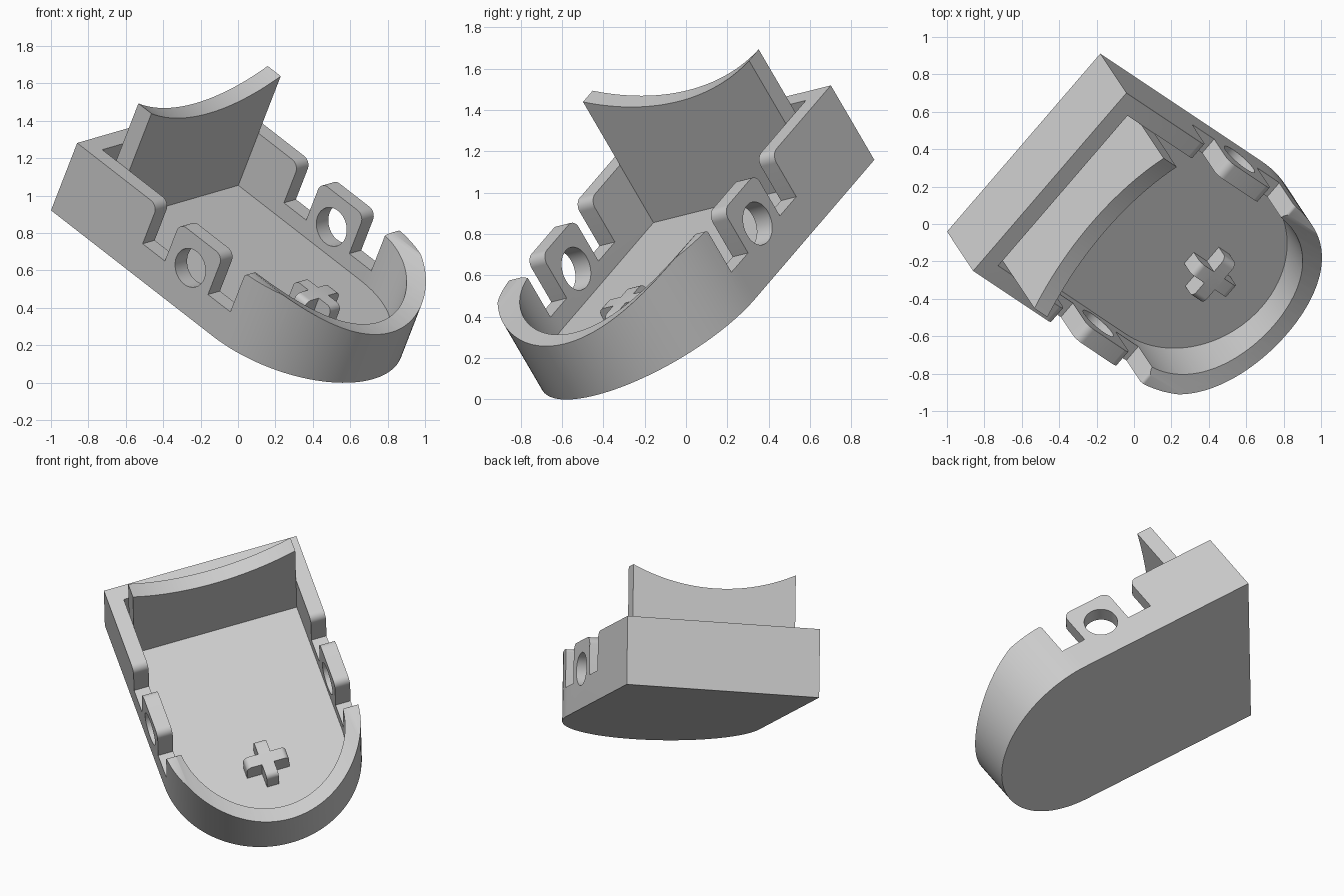
import bpy, bmesh, math
from mathutils import Matrix, Vector

if "Cube" in bpy.data.objects:
    bpy.data.objects.remove(bpy.data.objects["Cube"])

# Tilted frame: across the width, along the length (towards the flat end), and up
UP = Vector((0.318, -0.478, 0.819)).normalized()
WIDE = Vector((0.642, 0.743, 0.188))
WIDE = (WIDE - UP * WIDE.dot(UP)).normalized()
BACK = UP.cross(WIDE)
FRAME = Matrix((WIDE, BACK, UP)).transposed().to_4x4()
FRAME.translation = Vector((-0.59, 0.435, 1.04))

HALF, WALL, RIM, STRAIGHT = 0.639, 0.1, 0.44, 1.24
INNER = HALF - WALL

grey = bpy.data.materials.new("light grey")
grey.use_nodes = True
grey.diffuse_color = (0.6, 0.6, 0.6, 1)
grey.node_tree.nodes["Principled BSDF"].inputs["Base Color"].default_value = (0.6, 0.6, 0.6, 1)


def arc(cx, cy, r, start, end, steps):
    """Points on an arc, angles in degrees."""
    angles = [math.radians(start + (end - start) * i / steps) for i in range(steps + 1)]
    return [(cx + r * math.cos(a), cy + r * math.sin(a)) for a in angles]


# Where a profile point (a, b) at depth d lies, for each extrusion direction
PLACE = {
    "up": lambda a, b, d: (a, -b, d),
    "wide": lambda a, b, d: (d, -a, b),
    "long": lambda a, b, d: (a, -d, b),
}


def prism(name, profile, way, low, high):
    bm = bmesh.new()
    ends = [[bm.verts.new(PLACE[way](a, b, d)) for a, b in profile] for d in (low, high)]
    bm.faces.new(ends[0])
    bm.faces.new(ends[1][::-1])
    for i in range(len(profile)):
        j = (i + 1) % len(profile)
        bm.faces.new((ends[0][i], ends[1][i], ends[1][j], ends[0][j]))
    bmesh.ops.recalc_face_normals(bm, faces=bm.faces)
    mesh = bpy.data.meshes.new(name)
    bm.to_mesh(mesh)
    bm.free()
    mesh.materials.append(grey)
    obj = bpy.data.objects.new(name, mesh)
    bpy.context.collection.objects.link(obj)
    obj.matrix_world = FRAME
    return obj


def cut(target, cutter):
    cutter.hide_render = True
    mod = target.modifiers.new("cut", "BOOLEAN")
    mod.operation, mod.solver, mod.object = "DIFFERENCE", "EXACT", cutter
    bpy.context.view_layer.update()
    result = bpy.data.meshes.new_from_object(target.evaluated_get(bpy.context.evaluated_depsgraph_get()))
    target.modifiers.clear()
    target.data = result
    bpy.data.objects.remove(cutter)


def outline(half, start):
    """Flat at one end, half round at the other."""
    return [(-half, start), (half, start)] + arc(0, STRAIGHT, half, 0, 180, 64)


def notch(a, b, left, right):
    """Slot profile whose top corners are rounded over by the given radii."""
    top = 0.7
    return ([(a, 0.19), (b, 0.19)] + arc(b + right, RIM - right, right, 180, 90, 8)
            + [(b + right, top), (a - left, top)] + arc(a - left, RIM - left, left, 90, 0, 8))


# Tray: hollowed shell with a floor
tray = prism("tray", outline(HALF, 0), "up", 0, RIM)
cut(tray, prism("cavity", outline(INNER, WALL), "up", WALL, 1))

# Dished rim at the round end
cut(tray, prism("dish", arc(0, 1.605, 1.3, 0, 357.5, 143), "long", 1.2, 2.2))

# Notches either side of the tabs, and the round holes through them
cut(tray, prism("rear_notch", notch(0.615, 0.785, 0.05, 0.05), "wide", -1, 1))
cut(tray, prism("front_notch", notch(1.115, 1.285, 0.05, 0.02), "wide", -1, 1))
cut(tray, prism("tab_hole", arc(0.95, 0.255, 0.106, 0, 352.5, 47), "wide", -1, 1))

# Tall tongue with a hollow top edge
tongue_r, tongue_top = 1.27, 0.813
swing = math.degrees(math.asin(INNER / tongue_r))
centre = tongue_top + math.sqrt(tongue_r ** 2 - INNER ** 2)
tongue = prism("tongue", [(INNER, WALL - 0.01), (-INNER, WALL - 0.01)]
               + arc(0, centre, tongue_r, 270 - swing, 270 + swing, 32), "long", 0.207, 0.307)

# Small cross on the floor, arm ends rounded at the top
arm, thick, high, soft, spot = 0.14, 0.04, 0.22, 0.035, 1.36


def arm_profile(mid):
    return ([(mid - arm, WALL - 0.01), (mid + arm, WALL - 0.01)]
            + arc(mid + arm - soft, high - soft, soft, 0, 90, 6)
            + arc(mid - arm + soft, high - soft, soft, 90, 180, 6))


cross_long = prism("cross_long_arm", arm_profile(spot), "wide", -thick, thick)
cross_wide = prism("cross_wide_arm", arm_profile(0), "long", spot - thick, spot + thick)

# Smooth shading on the curves, crisp edges elsewhere
bpy.ops.object.select_all(action="DESELECT")
for part in (tray, tongue, cross_long, cross_wide):
    part.select_set(True)
bpy.context.view_layer.objects.active = tray
bpy.ops.object.shade_smooth_by_angle(angle=math.radians(30))
